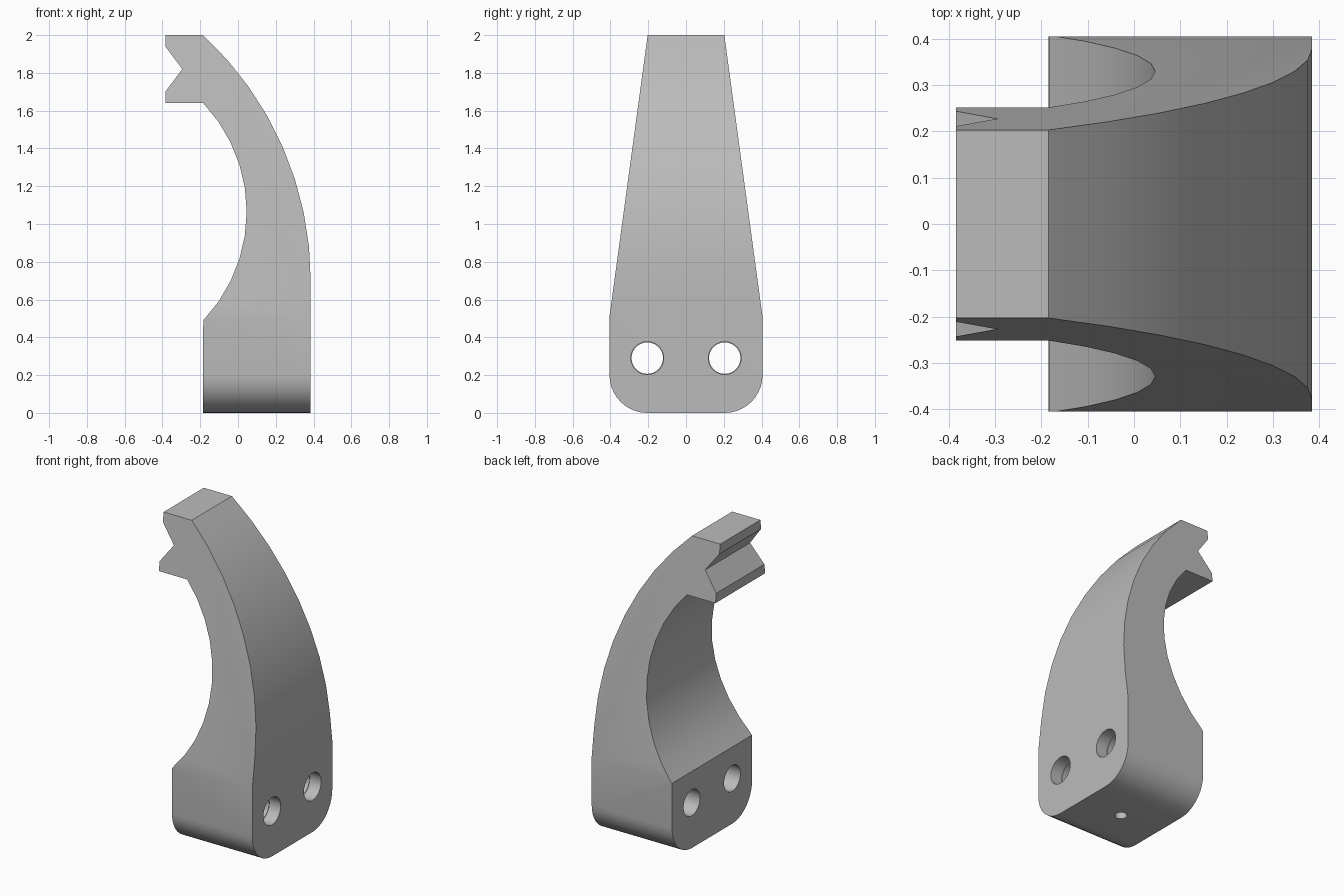
import bpy
import bmesh
from math import sin, cos, asin, pi, radians
from mathutils import Matrix, Vector

if "Cube" in bpy.data.objects:
    bpy.data.objects.remove(bpy.data.objects["Cube"])

# Single plain material
grey = bpy.data.materials.new("light grey")
grey.use_nodes = True
colour = (0.5, 0.5, 0.5, 1)
grey.diffuse_color = colour
grey.node_tree.nodes["Principled BSDF"].inputs["Base Color"].default_value = colour


def add_object(name, bm):
    bmesh.ops.recalc_face_normals(bm, faces=bm.faces)
    mesh = bpy.data.meshes.new(name)
    bm.to_mesh(mesh)
    bm.free()
    mesh.materials.append(grey)
    obj = bpy.data.objects.new(name, mesh)
    bpy.context.collection.objects.link(obj)
    return obj


def extrude(name, points, depth):
    """Extrude a closed 3D outline along the depth vector."""
    bm = bmesh.new()
    face = bm.faces.new([bm.verts.new(p) for p in points])
    result = bmesh.ops.extrude_face_region(bm, geom=[face])
    top = [v for v in result["geom"] if isinstance(v, bmesh.types.BMVert)]
    bmesh.ops.translate(bm, verts=top, vec=depth)
    return add_object(name, bm)


def cylinder(name, radius, length, centre, axis, sides=48):
    bm = bmesh.new()
    turn = Vector((0, 0, 1)).rotation_difference(Vector(axis)).to_matrix().to_4x4()
    bmesh.ops.create_cone(bm, cap_ends=True, segments=sides, radius1=radius,
                          radius2=radius, depth=length,
                          matrix=Matrix.Translation(centre) @ turn)
    return add_object(name, bm)


def arc(cx, cz, radius, start, end, steps):
    angles = [start + (end - start) * i / steps for i in range(steps + 1)]
    return [(cx + radius * cos(a), cz + radius * sin(a)) for a in angles]


def combine(target, tool, operation):
    mod = target.modifiers.new(operation.title(), "BOOLEAN")
    mod.operation = operation
    mod.solver = "EXACT"
    mod.object = tool
    bpy.context.view_layer.objects.active = target
    bpy.ops.object.modifier_apply(modifier=mod.name)
    bpy.data.objects.remove(tool)


# Side profile: block, curved outer back, notched tip, curved inner hollow
outer_r, inner_r = 1.767, 0.834
inner_a = asin(0.575 / inner_r)
profile = [(-0.185, 0), (0.385, 0)]
profile += arc(0.385 - outer_r, 0.7, outer_r, 0, asin(1.3 / outer_r), 8)
profile += [(-0.385, 2), (-0.385, 1.94), (-0.295, 1.82), (-0.385, 1.70), (-0.385, 1.64)]
profile += arc(0.046 - inner_r, 1.065, inner_r, inner_a, -inner_a, 10)
claw = extrude("curved_claw", [(x, -0.5, z) for x, z in profile], (0, 1, 0))

# Tapered width outline with rounded bottom corners
half = arc(0.205, 0.2, 0.2, -pi / 2, 0, 10) + [(0.405, 0.51), (0.203, 2.0)]
outline = half + [(-y, z) for y, z in reversed(half)]
taper = extrude("taper_cutter", [(-0.6, y, z) for y, z in outline], (1.2, 0, 0))
combine(claw, taper, "INTERSECT")

# Two through bolt holes, each with a shallow, slightly wider mouth
for y in (-0.205, 0.205):
    combine(claw, cylinder("bolt_hole", 0.083, 1.2, (0, y, 0.29), (1, 0, 0)), "DIFFERENCE")
    combine(claw, cylinder("bolt_mouth", 0.087, 0.2, (0.405, y, 0.29), (1, 0, 0)), "DIFFERENCE")

# Small blind hole in the base
combine(claw, cylinder("base_hole", 0.036, 0.6, (0.1, 0, 0), (0, 0, 1), 24), "DIFFERENCE")

# Smooth curves, sharp edges
bpy.ops.object.select_all(action="DESELECT")
claw.select_set(True)
bpy.context.view_layer.objects.active = claw
bpy.ops.object.shade_smooth_by_angle(angle=radians(25))
